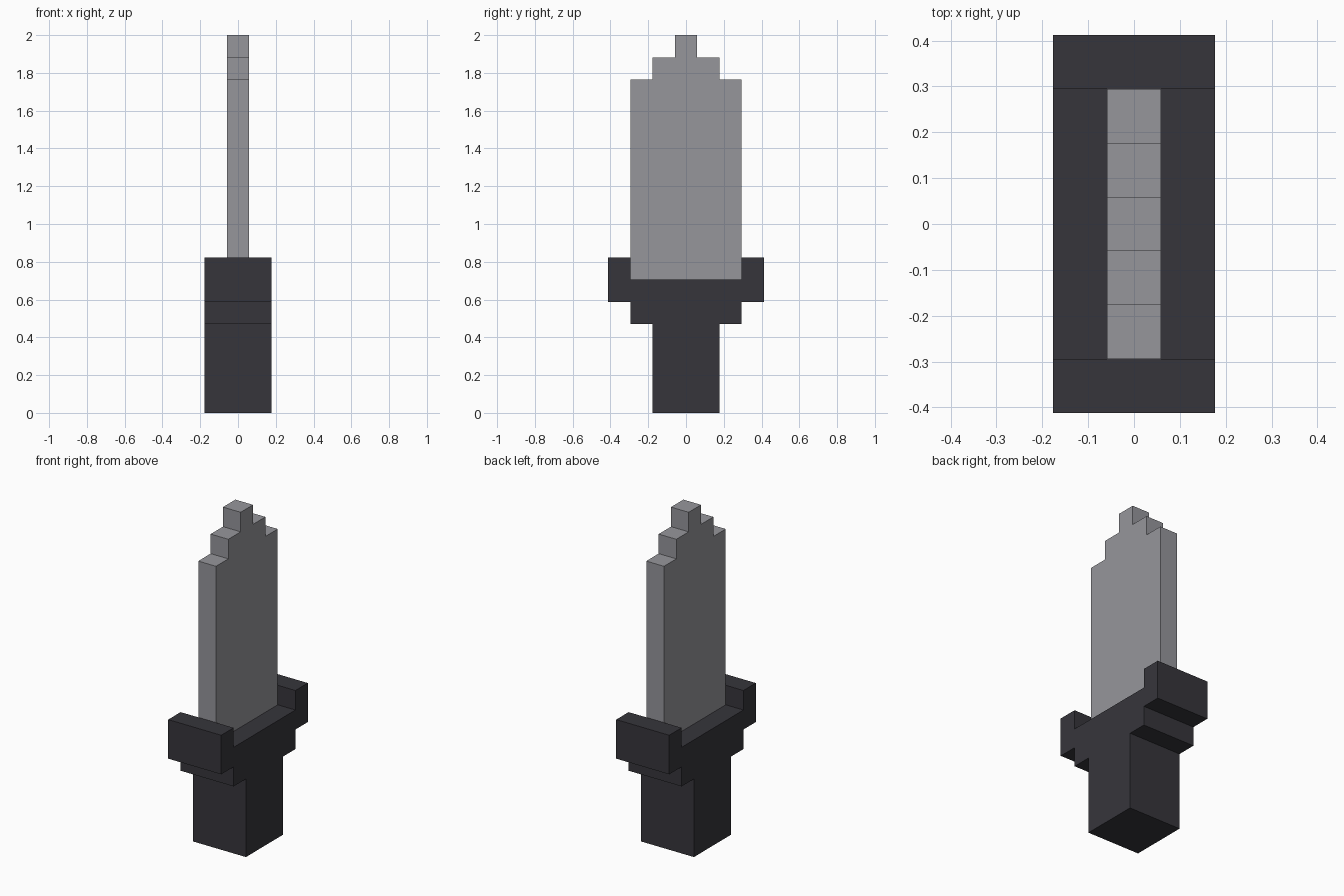
import bpy
import bmesh

U = 2 / 17  # one block of the stepped design

cube = bpy.data.objects.get("Cube")
if cube:
    bpy.data.objects.remove(cube, do_unlink=True)


def make_material(name, color):
    mat = bpy.data.materials.new(name)
    mat.use_nodes = True
    mat.diffuse_color = color
    mat.node_tree.nodes["Principled BSDF"].inputs["Base Color"].default_value = color
    return mat


def stepped_plate(name, half_profile, half_width, mat):
    """Mirror a (y, z) half outline across y = 0 and extrude it along x."""
    outline = half_profile + [(-y, z) for y, z in reversed(half_profile)]
    bm = bmesh.new()
    face = bm.faces.new([bm.verts.new((-half_width * U, y * U, z * U)) for y, z in outline])
    result = bmesh.ops.extrude_face_region(bm, geom=[face])
    moved = [v for v in result["geom"] if isinstance(v, bmesh.types.BMVert)]
    bmesh.ops.translate(bm, verts=moved, vec=(2 * half_width * U, 0, 0))
    bmesh.ops.recalc_face_normals(bm, faces=bm.faces)
    mesh = bpy.data.meshes.new(name)
    bm.to_mesh(mesh)
    bm.free()
    mesh.materials.append(mat)
    obj = bpy.data.objects.new(name, mesh)
    bpy.context.collection.objects.link(obj)
    return obj


steel = make_material("steel grey", (0.305, 0.305, 0.33, 1))
charcoal = make_material("charcoal", (0.037, 0.036, 0.044, 1))

# Grip widening in steps into a guard with raised ends
stepped_plate("grip_and_guard", [
    (1.5, 0), (1.5, 4), (2.5, 4), (2.5, 5), (3.5, 5),
    (3.5, 7), (2.5, 7), (2.5, 6)], 1.5, charcoal)

# Flat blade with a stepped tip, standing between the guard ends
stepped_plate("blade", [
    (2.5, 6), (2.5, 15), (1.5, 15), (1.5, 16), (0.5, 16), (0.5, 17)], 0.5, steel)
